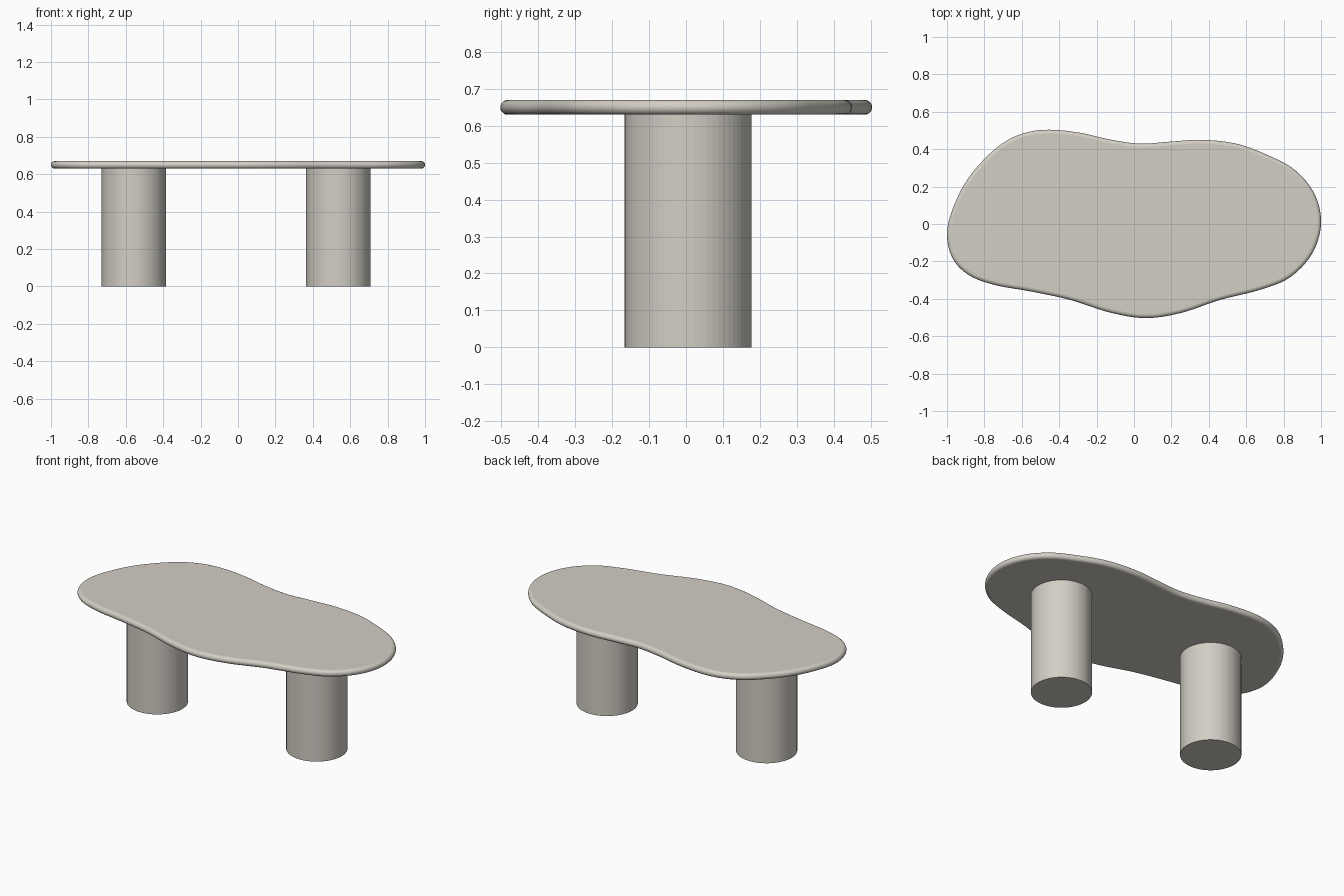
import bpy, bmesh, math
from mathutils import Vector

if "Cube" in bpy.data.objects:
    bpy.data.objects.remove(bpy.data.objects["Cube"])

stone = bpy.data.materials.new("warm grey stone")
stone.diffuse_color = (0.65, 0.62, 0.56, 1)
stone.use_nodes = True
stone.node_tree.nodes["Principled BSDF"].inputs["Base Color"].default_value = stone.diffuse_color

# Freeform outline of the table top, counter-clockwise
OUTLINE = [(-0.46, 0.507), (-0.60, 0.485), (-0.73, 0.415), (-0.87, 0.27), (-0.955, 0.12), (-1.0, -0.04),
           (-0.97, -0.18), (-0.88, -0.272), (-0.74, -0.324), (-0.55, -0.358),
           (-0.34, -0.403), (-0.13, -0.47), (0.06, -0.5), (0.25, -0.473),
           (0.46, -0.403), (0.67, -0.35), (0.83, -0.285), (0.95, -0.16),
           (1.0, 0.0), (0.967, 0.16), (0.86, 0.292), (0.70, 0.378),
           (0.54, 0.434), (0.36, 0.453), (0.19, 0.443), (0.03, 0.433),
           (-0.13, 0.455), (-0.29, 0.491)]


def smooth_loop(pts, steps):
    """Closed Catmull-Rom curve through the points."""
    p = [Vector(q) for q in pts]
    n, out = len(p), []
    for i in range(n):
        a, b, c, d = (p[(i + k) % n] for k in (-1, 0, 1, 2))
        for s in range(steps):
            t = s / steps
            out.append(0.5 * (2 * b + (c - a) * t + (2 * a - 5 * b + 4 * c - d) * t * t
                              + (3 * b - a - 3 * c + d) * t ** 3))
    return out


def finish(bm, name):
    bmesh.ops.recalc_face_normals(bm, faces=bm.faces)
    me = bpy.data.meshes.new(name)
    bm.to_mesh(me)
    bm.free()
    me.materials.append(stone)
    ob = bpy.data.objects.new(name, me)
    bpy.context.collection.objects.link(ob)
    return ob


# Table top: slab with a fully rounded rim
def table_top(z0, z1, segs=10):
    r = (z1 - z0) / 2
    loop = smooth_loop(OUTLINE, 6)
    n = len(loop)
    bm = bmesh.new()
    rings = []
    for k in range(segs + 1):
        a = -math.pi / 2 + math.pi * k / segs
        inset, z = r * (1 - math.cos(a)), z0 + r + r * math.sin(a)
        ring = []
        for i, p in enumerate(loop):
            t = (loop[(i + 1) % n] - loop[i - 1]).normalized()
            q = p + Vector((-t.y, t.x)) * inset
            ring.append(bm.verts.new((q.x, q.y - 0.003, z)))
        rings.append(ring)
    for lo, hi in zip(rings, rings[1:]):
        for i in range(n):
            j = (i + 1) % n
            bm.faces.new((lo[i], lo[j], hi[j], hi[i])).smooth = True
    bm.faces.new(rings[0][::-1])
    bm.faces.new(rings[-1])
    return finish(bm, "table_top")


# Cylindrical leg, faceted
def leg(name, x, y, radius, height):
    bm = bmesh.new()
    bmesh.ops.create_cone(bm, cap_ends=True, segments=64, radius1=radius,
                          radius2=radius, depth=height)
    bmesh.ops.translate(bm, verts=bm.verts, vec=(x, y, height / 2))
    return finish(bm, name)


table_top(0.63, 0.67)
leg("left_leg", -0.557, 0.006, 0.172, 0.631)
leg("right_leg", 0.536, 0.006, 0.172, 0.631)
